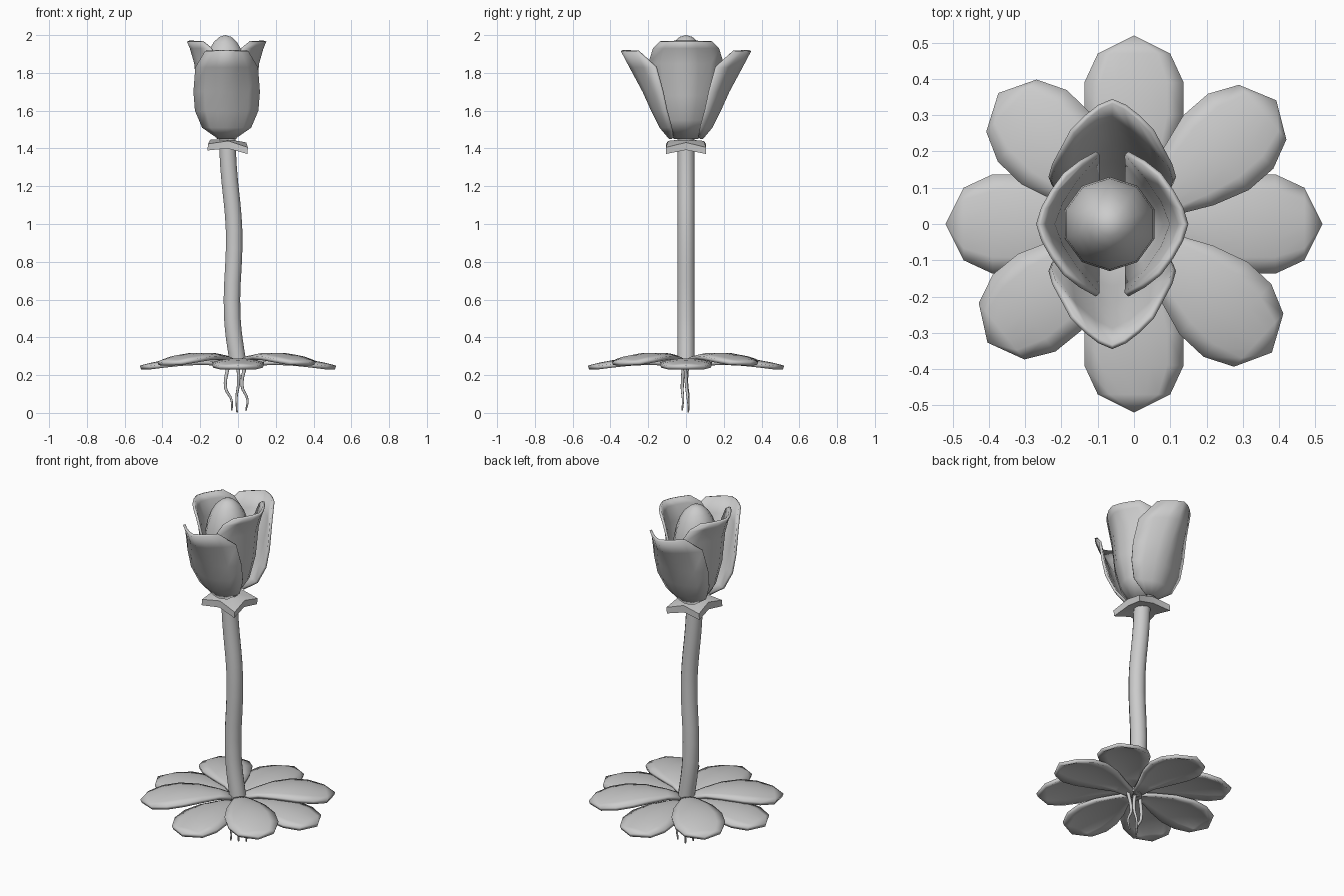
import bpy, bmesh, math
from mathutils import Matrix, Vector

if "Cube" in bpy.data.objects:
    bpy.data.objects.remove(bpy.data.objects["Cube"])

grey = bpy.data.materials.new("plain_grey")
grey.use_nodes = True
colour = (0.6, 0.6, 0.6, 1)
grey.diffuse_color = colour
grey.node_tree.nodes["Principled BSDF"].inputs["Base Color"].default_value = colour

CENTRE = -0.06  # the flower head leans to one side


def finish(bm, name, matrix=Matrix(), angle=50):
    mesh = bpy.data.meshes.new(name)
    bm.transform(matrix)
    bm.to_mesh(mesh)
    bm.free()
    mesh.materials.append(grey)
    obj = bpy.data.objects.new(name, mesh)
    bpy.context.collection.objects.link(obj)
    bpy.ops.object.select_all(action="DESELECT")
    obj.select_set(True)
    bpy.context.view_layer.objects.active = obj
    bpy.ops.object.shade_smooth_by_angle(angle=math.radians(angle))
    return obj


def sheet(name, rows, thickness, offset, matrix):
    """Skin a grid of points and give it thickness."""
    bm = bmesh.new()
    grid = [[bm.verts.new(p) for p in row] for row in rows]
    for a, b in zip(grid, grid[1:]):
        for j in range(len(a) - 1):
            bm.faces.new((a[j], b[j], b[j + 1], a[j + 1]))
    bmesh.ops.remove_doubles(bm, verts=bm.verts[:], dist=0.0005)
    obj = finish(bm, name, matrix)
    mod = obj.modifiers.new("thickness", "SOLIDIFY")
    mod.thickness = thickness
    mod.offset = offset
    # thickness goes under the smoothing modifier
    obj.modifiers.move(len(obj.modifiers) - 1, 0)


def tube(name, points, radius, taper=1.0):
    curve = bpy.data.curves.new(name, "CURVE")
    curve.dimensions = "3D"
    curve.bevel_depth = radius
    curve.bevel_resolution = 3
    curve.resolution_u = 5
    curve.use_fill_caps = True
    spline = curve.splines.new("BEZIER")
    spline.bezier_points.add(len(points) - 1)
    for i, (bp, p) in enumerate(zip(spline.bezier_points, points)):
        bp.co = p
        bp.handle_left_type = bp.handle_right_type = "AUTO"
        bp.radius = 1 + (taper - 1) * i / (len(points) - 1)
    curve.materials.append(grey)
    obj = bpy.data.objects.new(name, curve)
    bpy.context.collection.objects.link(obj)


ACROSS = [k / 3 for k in range(-3, 4)]

# Ground leaves: four low on the axes, four higher between them
LEAF = [(0, 0.02), (0.1, 0.055), (0.2, 0.105), (0.3, 0.137),
        (0.39, 0.137), (0.47, 0.1), (0.52, 0)]


def leaf(name, degrees, peak, bend):
    rows = [[(r, w * u, peak - bend * (r - 0.25) ** 2 - 0.02 * u * u * w / 0.137)
             for u in ACROSS] for r, w in LEAF]
    sheet(name, rows, 0.02, -1, Matrix.Rotation(math.radians(degrees), 4, "Z"))


for i, degrees in enumerate((0, 90, 180, 270)):
    leaf(f"low_leaf_{i + 1}", degrees, 0.29, 0.55)
for i, degrees in enumerate((41, 136, 219, 317)):
    leaf(f"high_leaf_{i + 1}", degrees, 0.32, 0.7)

# Petals: rows of height, middle distance, half width, edge distance
OUTER = [(1.45, 0.09, 0.045, 0.075), (1.51, 0.14, 0.13, 0.085),
         (1.6, 0.185, 0.168, 0.11), (1.7, 0.23, 0.176, 0.13),
         (1.83, 0.3, 0.166, 0.165), (1.915, 0.345, 0.115, 0.26)]
INNER = [(1.45, 0.05, 0.065, 0.03), (1.55, 0.12, 0.125, 0.045),
         (1.68, 0.155, 0.175, 0.045), (1.85, 0.172, 0.2, 0.045),
         (1.93, 0.195, 0.175, 0.09), (1.965, 0.21, 0.14, 0.135)]


def petal(name, profile, degrees):
    rows = [[(mid + (edge - mid) * abs(u) ** 1.5, w * u, z) for u in ACROSS]
            for z, mid, w, edge in profile]
    place = (Matrix.Translation((CENTRE, 0, 0))
             @ Matrix.Rotation(math.radians(degrees), 4, "Z"))
    sheet(name, rows, 0.014, 1, place)


petal("front_petal", OUTER, -90)
petal("back_petal", OUTER, 90)
petal("left_petal", INNER, 0)
petal("right_petal", INNER, 180)

# Egg-shaped bud
bm = bmesh.new()
bmesh.ops.create_uvsphere(bm, u_segments=10, v_segments=12, radius=1)
finish(bm, "bud", Matrix.Translation((CENTRE - 0.007, 0, 1.72))
       @ Matrix.Diagonal((0.13, 0.13, 0.28, 1)))

# Collar with four drooping corners
bm = bmesh.new()
rings = []
for inner, corner, notch, corner_z, notch_z in (
        (0.04, 0, 0, 0, 0), (0, 0.15, 0.095, 0.0, 0.025),
        (0, 0.15, 0.095, -0.035, -0.015), (0.04, 0, 0, -0.02, -0.02)):
    ring = []
    for k in range(8):
        a = k * math.pi / 4
        r = inner or (corner if k % 2 else notch)
        z = (0.03 if not rings else -0.01) if inner else (corner_z if k % 2 else notch_z)
        ring.append(bm.verts.new((r * math.cos(a), r * math.sin(a), z)))
    rings.append(ring)
for a, b in zip(rings, rings[1:]):
    for k in range(8):
        n = (k + 1) % 8
        bm.faces.new((a[k], b[k], b[n], a[n]))
bm.faces.new(rings[0])
bm.faces.new(rings[-1][::-1])
bmesh.ops.recalc_face_normals(bm, faces=bm.faces[:])
finish(bm, "collar", Matrix.Translation((-0.053, 0, 1.415))
       @ Matrix.Rotation(math.radians(5), 4, "Y"), 30)

# Stem and roots
tube("stem", [(0.003, 0, 0.24), (-0.03, 0, 0.5), (-0.021, 0, 0.97),
              (-0.05, 0, 1.3), (-0.058, 0, 1.47)], 0.046)
tube("right_root", [(-0.05, -0.012, 0.26), (-0.065, -0.02, 0.13),
                    (-0.035, -0.016, 0.07), (-0.032, -0.02, 0.012)], 0.01, 0.4)
tube("middle_root", [(0, 0.008, 0.26), (0.003, 0.004, 0.16),
                     (-0.008, 0.014, 0.08), (-0.005, 0.012, 0.002)], 0.01, 0.4)
tube("left_root", [(0.04, -0.005, 0.26), (0.022, 0.003, 0.14),
                   (0.05, 0.01, 0.07), (0.042, 0.015, 0.012)], 0.01, 0.4)
